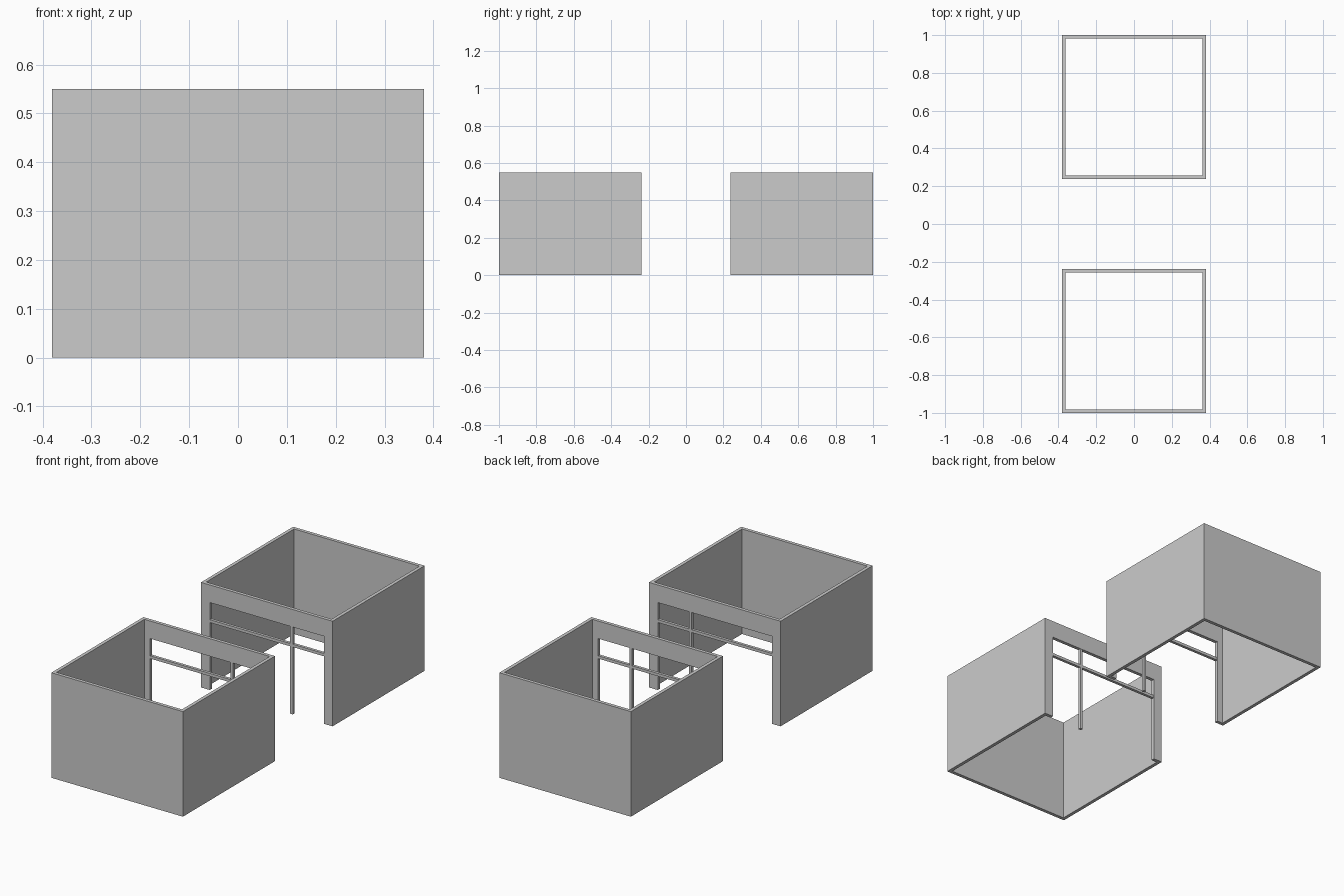
import bpy

if "Cube" in bpy.data.objects:
    bpy.data.objects.remove(bpy.data.objects["Cube"])

W = 0.381               # half width in x
Y0, Y1 = 0.238, 1.0     # inner and outer wall planes
H = 0.55                # wall height
T = 0.018               # wall thickness
DOOR_X, DOOR_Z = 0.33, 0.458
BAR = 0.015             # glazing bar section
BAR_X, BAR_Z = 0.142, 0.36


def box(name, lo, hi):
    bpy.ops.mesh.primitive_cube_add(size=1, location=[(a + b) / 2 for a, b in zip(lo, hi)])
    ob = bpy.context.object
    ob.name = ob.data.name = name
    ob.scale = [b - a for a, b in zip(lo, hi)]
    bpy.ops.object.transform_apply(location=True, rotation=False, scale=True)
    return ob


def cut(target, cutter):
    mod = target.modifiers.new("cut", 'BOOLEAN')
    mod.operation = 'DIFFERENCE'
    mod.solver = 'EXACT'
    mod.object = cutter
    bpy.context.view_layer.objects.active = target
    bpy.ops.object.modifier_apply(modifier=mod.name)
    bpy.data.objects.remove(cutter, do_unlink=True)


for side, s in (("front", -1), ("back", 1)):
    def room_box(name, x0, x1, y0, y1, z0, z1):
        ya, yb = sorted((s * y0, s * y1))
        return box(f"{side}_{name}", (x0, ya, z0), (x1, yb, z1))

    # Open room shell: no floor or roof, wide doorway facing the middle
    walls = room_box("walls", -W, W, Y0, Y1, 0, H)
    cut(walls, room_box("room_cutter", -W + T, W - T, Y0 + T, Y1 - T, -0.1, H + 0.1))
    cut(walls, room_box("door_cutter", -DOOR_X, DOOR_X, Y0 - 0.1, Y0 + T + 0.05, -0.1, DOOR_Z))

    # Glazing bars: one off-centre mullion and a transom across the doorway
    ya = Y0 + (T - BAR) / 2
    yb = ya + BAR
    room_box("mullion", BAR_X - BAR / 2, BAR_X + BAR / 2, ya, yb, 0, DOOR_Z)
    room_box("transom", -DOOR_X, DOOR_X, ya, yb, BAR_Z - BAR / 2, BAR_Z + BAR / 2)
